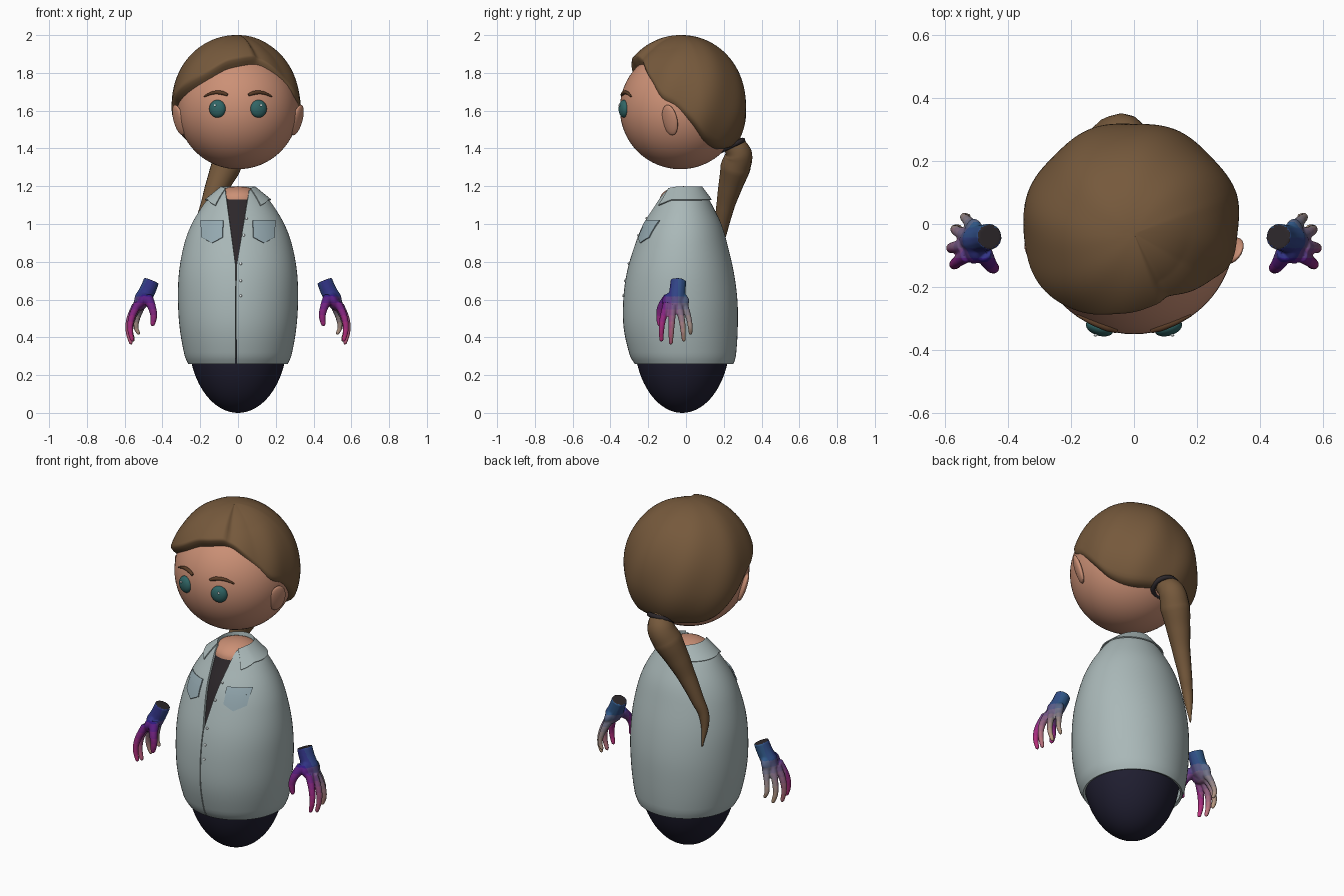
import bpy, bmesh, math
from math import sin, cos, pi, radians, asin, sqrt
from mathutils import Matrix, Vector, Euler

if "Cube" in bpy.data.objects:
    bpy.data.objects.remove(bpy.data.objects["Cube"])

def mat(name, c):
    m = bpy.data.materials.new(name)
    m.diffuse_color = (*c, 1)
    m.use_nodes = True
    m.node_tree.nodes["Principled BSDF"].inputs["Base Color"].default_value = m.diffuse_color
    return m

SKIN = mat("skin", (.60, .28, .18)); HAIR = mat("hair", (.18, .10, .045))
SHIRT = mat("denim", (.40, .48, .48)); POCKET = mat("pocket_denim", (.30, .40, .44))
DARK = mat("dark_cloth", (.025, .02, .023)); NAVY = mat("navy_cloth", (.014, .013, .03))
EYE = mat("eye", (.03, .13, .13)); BROW = mat("brow", (.10, .045, .02)); WHITE = mat("button", (.8, .85, .85))

def add(name, me, m=None):
    if m: me.materials.append(m)
    me.shade_smooth()
    me.set_sharp_from_angle(angle=radians(50))
    o = bpy.data.objects.new(name, me)
    bpy.context.collection.objects.link(o)
    return o

def bake(o, name, m=None):
    # turn an object with modifiers or a bevel into plain mesh
    bpy.context.view_layer.update()
    dg = bpy.context.evaluated_depsgraph_get()
    me = bpy.data.meshes.new_from_object(o.evaluated_get(dg), depsgraph=dg)
    bpy.data.objects.remove(o)
    me.materials.clear()
    return add(name, me, m)

def mirror(o, name):
    me = o.data.copy()
    me.transform(Matrix.Scale(-1, 4, (1, 0, 0)))
    me.flip_normals()
    return add(name, me)

def ellipsoid(name, loc, size, m, rot=(0, 0, 0), seg=32):
    bm = bmesh.new()
    bmesh.ops.create_uvsphere(bm, u_segments=seg, v_segments=seg // 2, radius=1,
        matrix=Matrix.LocRotScale(Vector(loc), Euler(rot), Vector(size)))
    me = bpy.data.meshes.new(name); bm.to_mesh(me); bm.free()
    return add(name, me, m)

def sheet(name, f, nu, nv, m, thick=0):
    # surface grid f(u, v), optionally thickened inward
    bm = bmesh.new()
    g = [[bm.verts.new(f(i / nu, j / nv)) for j in range(nv + 1)] for i in range(nu + 1)]
    for i in range(nu):
        for j in range(nv):
            bm.faces.new((g[i][j], g[i + 1][j], g[i + 1][j + 1], g[i][j + 1]))
    bmesh.ops.remove_doubles(bm, verts=bm.verts, dist=1e-5)
    me = bpy.data.meshes.new(name); bm.to_mesh(me); bm.free()
    o = add(name, me, m)
    if thick:
        s = o.modifiers.new("thickness", 'SOLIDIFY')
        s.thickness, s.offset = thick, -1
        o = bake(o, name, m)
    return o

def tube(name, pts, m):
    # tapered tube through (x, y, z, radius) points
    cu = bpy.data.curves.new(name, 'CURVE')
    cu.dimensions, cu.bevel_depth, cu.bevel_resolution = '3D', 1, 5
    cu.resolution_u, cu.use_fill_caps = 8, True
    sp = cu.splines.new('BEZIER')
    sp.bezier_points.add(len(pts) - 1)
    for b, p in zip(sp.bezier_points, pts):
        b.co, b.radius = p[:3], p[3]
        b.handle_left_type = b.handle_right_type = 'AUTO'
    o = bpy.data.objects.new(name, cu)
    bpy.context.collection.objects.link(o)
    return bake(o, name, m)

def interp(table, x):
    # smooth interpolation of rows keyed by their first number
    n = len(table)
    k = next((i for i in range(n - 2) if x < table[i + 1][0]), n - 2)
    a, b, c, d = (table[min(max(k + i, 0), n - 1)] for i in (-1, 0, 1, 2))
    t = (x - b[0]) / (c[0] - b[0])
    out = []
    for q in range(1, len(b)):
        m1 = (c[q] - a[q]) / (c[0] - a[0]) * (c[0] - b[0])
        m2 = (d[q] - b[q]) / (d[0] - b[0]) * (c[0] - b[0])
        out.append((2*t**3 - 3*t*t + 1) * b[q] + (t**3 - 2*t*t + t) * m1
                   + (3*t*t - 2*t**3) * c[q] + (t**3 - t*t) * m2)
    return out

# Torso outline: height, half width, half depth, centre y
BODY = [(.26, .264, .262, -.01), (.30, .282, .28, -.016), (.45, .309, .302, -.028),
        (.60, .318, .302, -.03), (.75, .312, .282, -.03), (.90, .283, .242, -.025),
        (1.0, .245, .207, -.02), (1.1, .185, .153, -.014), (1.15, .143, .124, -.014), (1.19, .095, .095, -.014)]

def body(th, z, off=0):
    rx, ry, cy = interp(BODY, z)
    return ((rx + off) * sin(th), cy - (ry + off) * cos(th), z)

def body_x(x, z, off=0):
    return body(asin(x / (interp(BODY, z)[0] + off)), z, off)

# Open shirt with a V neck
def shirt(u, v):
    z = .26 + .92 * v
    k = max(0, (z - .78) / .40)
    rx = interp(BODY, z)[0]
    a = asin((-.008 + .068 * k) / rx)
    b = 2 * pi + asin((-.013 - .055 * k) / rx)
    return body(a + (b - a) * u, z)
sheet("shirt", shirt, 72, 46, SHIRT, .014)

# Undershirt, neck and trousers
sheet("undershirt", lambda u, v: body((u - .5) * 1.8, .70 + .465 * v, -.014), 16, 16, DARK)
def neck(u, v):
    r = .125 * cos(v * pi / 2)
    return (r * sin(2 * pi * u), -.014 - r * cos(2 * pi * u), 1.13 + .07 * sin(v * pi / 2))
sheet("neck", neck, 40, 8, SKIN)
def trousers(u, v):
    a = pi / 2 * v * .98
    z = .40 - .40 * cos(a)
    return (.262 * sin(a) * sin(2*pi*u), -.02 - .255 * sin(a) * cos(2*pi*u), z)
sheet("trousers", trousers, 48, 20, NAVY)

# Folded collar with pointed fronts
def collar(u, v):
    tip = max(0, 1 - min(u, 1 - u) / .1)
    start = radians(46 - 9 * max(0, 1 - v / .6))
    th = start + (2 * pi - 2 * start) * u
    outer = Vector(body(th, 1.13 - .03 * tip, .014))
    top = Vector((.092 * sin(th), -.02 - .106 * cos(th), 1.198 - .008 * tip))
    inner = Vector((.088 * sin(th), -.02 - .098 * cos(th), 1.15))
    return outer.lerp(top, v / .6) if v <= .6 else top.lerp(inner, (v - .6) / .4)
sheet("collar", collar, 60, 10, SHIRT, .006)

# Chest pockets with flaps, mirrored
def pocket(u, v):
    low = .93 - .03 * (1 - abs(2 * u - 1))
    return body_x(.082 + .113 * u, low + (1.015 - low) * v, .007)
mirror(sheet("left_pocket", pocket, 10, 8, POCKET, .006), "right_pocket")
flap = lambda u, v: body_x(.079 + .119 * u, .985 + .035 * v, .010)
mirror(sheet("left_pocket_flap", flap, 10, 3, POCKET, .006), "right_pocket_flap")

# Buttons
for i, (x, z) in enumerate([(.045, 1.03), (.03, .94), (.014, .79), (.014, .70), (.014, .62)]):
    ellipsoid(f"button_{i + 1}", body_x(x, z, .002), (.007, .005, .007), WHITE, seg=12)

# Head and face
CY, CZ, R = -.03, 1.61, .32
ellipsoid("head", (0, CY, CZ), (R, R, R), SKIN, seg=64)
on_face = lambda x, z, r: (x, CY - sqrt(r * r - x * x - (z - CZ) ** 2), z)
eye = ellipsoid("left_eye", (.109, -.329, 1.61), (.045, .026, .047), EYE, (0, 0, .3))
mirror(eye, "right_eye")
glint = ellipsoid("left_eye_glint", (.122, -.353, 1.628), (.006, .004, .006), WHITE, seg=12)
mirror(glint, "right_eye_glint")
brow = tube("left_brow", [(*on_face(x, z, R + .003), r) for x, z, r in
            [(.055, 1.683, .007), (.085, 1.694, .011), (.13, 1.695, .009), (.18, 1.675, .004)]], BROW)
mirror(brow, "right_brow")
ear = ellipsoid("left_ear", (.313, -.085, 1.55), (.017, .046, .084), SKIN, (0, radians(17), radians(-33)))
mirror(ear, "right_ear")

# Hair cap: hairline is (angle from the front, angle down from the crown)
SIDE = [(86, 89), (100, 104), (118, 124), (143, 133), (180, 131)]
LINE = ([(-a, p) for a, p in reversed(SIDE)] + [(-72, 82), (-55, 73), (-35, 62), (-15, 50), (0, 46),
        (20, 43), (32, 45), (45, 53), (60, 66), (72, 81)] + SIDE)

def hair(u, v):
    az = 360 * u - 180
    a = radians(az)
    t = 1 - v
    ph = radians(interp(LINE, az)[0]) * t
    r = .342 + .048 * max(0, cos(ph)) ** 2
    r += sin(ph) * (.013 * max(0, -sin(a)) + .010 * max(0, -cos(a)))
    # step down beside the parting
    if az > 0:
        r -= .022 * min(1, max(0, (az - 20) / 8)) * max(0, min(1, (110 - az) / 50)) * min(1, ph / .5)
    r += .004 * sin(8 * a + 3 * ph) * sin(ph) ** 2
    if t > .92:
        r -= (r - .312) * ((t - .92) / .08) ** 2
    return (r * sin(ph) * sin(a), CY - r * sin(ph) * cos(a), CZ + r * cos(ph))
sheet("hair", hair, 120, 40, HAIR)

# Ponytail and its band
tube("ponytail", [(-.005, .235, 1.435, .05), (-.03, .275, 1.375, .073), (-.065, .262, 1.30, .08),
    (-.11, .235, 1.20, .064), (-.15, .21, 1.10, .049), (-.20, .185, .97, .036),
    (-.235, .165, .86, .027), (-.235, .185, .70, .004)], HAIR)
M = Matrix.Translation((-.01, .242, 1.415)) @ Euler((radians(26), 0, 0)).to_matrix().to_4x4()
sheet("hair_band", lambda u, v: M @ Vector(((.066 + .013 * cos(2*pi*v)) * cos(2*pi*u),
      (.066 + .013 * cos(2*pi*v)) * sin(2*pi*u), .013 * sin(2*pi*v))), 32, 10, DARK)

# Hand: palm and fingers fused into one skin
FINGERS = [
    [(.458, -.04, .70, .042), (.478, -.045, .65, .043), (.505, -.05, .60, .046), (.53, -.05, .56, .03)],
    [(.53, -.10, .58, .022), (.564, -.122, .50, .018), (.571, -.13, .44, .015), (.56, -.13, .385, .011), (.558, -.13, .376, .004)],
    [(.54, -.07, .57, .022), (.575, -.075, .49, .018), (.58, -.078, .43, .015), (.567, -.08, .37, .011), (.565, -.08, .36, .004)],
    [(.53, -.04, .57, .022), (.562, -.022, .49, .017), (.568, -.015, .43, .014), (.555, -.012, .385, .011), (.553, -.012, .376, .004)],
    [(.51, -.01, .57, .022), (.533, .015, .50, .015), (.539, .023, .45, .013), (.527, .024, .42, .010), (.525, .024, .412, .004)],
    [(.48, -.09, .61, .030), (.456, -.13, .56, .022), (.446, -.14, .51, .018), (.452, -.14, .468, .013), (.453, -.14, .458, .005)]]
bm = bmesh.new()
parts = [tube("piece", p, None) for p in FINGERS]
parts.append(ellipsoid("piece", (.508, -.055, .592), (.032, .072, .055), None, (0, radians(-22), 0)))
for p in parts:
    bm.from_mesh(p.data)
    bpy.data.objects.remove(p)
me = bpy.data.meshes.new("hand"); bm.to_mesh(me); bm.free()
hand = add("hand", me)
rm = hand.modifiers.new("fuse", 'REMESH')
rm.mode, rm.voxel_size = 'VOXEL', .005
sm = hand.modifiers.new("soften", 'SMOOTH')
sm.iterations = 4
hand = bake(hand, "left_hand")

# Hand colours blend over height and depth
NZ, NY = 8, 5
top_f, top_b, low_f, low_b = (Vector(c) for c in
    [(.03, .01, .22), (.03, .10, .25), (.50, .03, .20), (.50, .33, .22)])
for i in range(NZ):
    for j in range(NY):
        s, t = i / (NZ - 1), j / (NY - 1)
        hand.data.materials.append(mat(f"hand_{i}_{j}", low_f.lerp(low_b, t).lerp(top_f.lerp(top_b, t), s)))
hand.data.materials.append(DARK)
for f in hand.data.polygons:
    c = f.center
    i = min(NZ - 1, max(0, int((c.z - .38) / .27 * NZ)))
    j = min(NY - 1, max(0, int((c.y + .14) / .16 * NY)))
    f.material_index = NZ * NY if c.z > .685 and f.normal.z > .8 else i * NY + j
mirror(hand, "right_hand")
